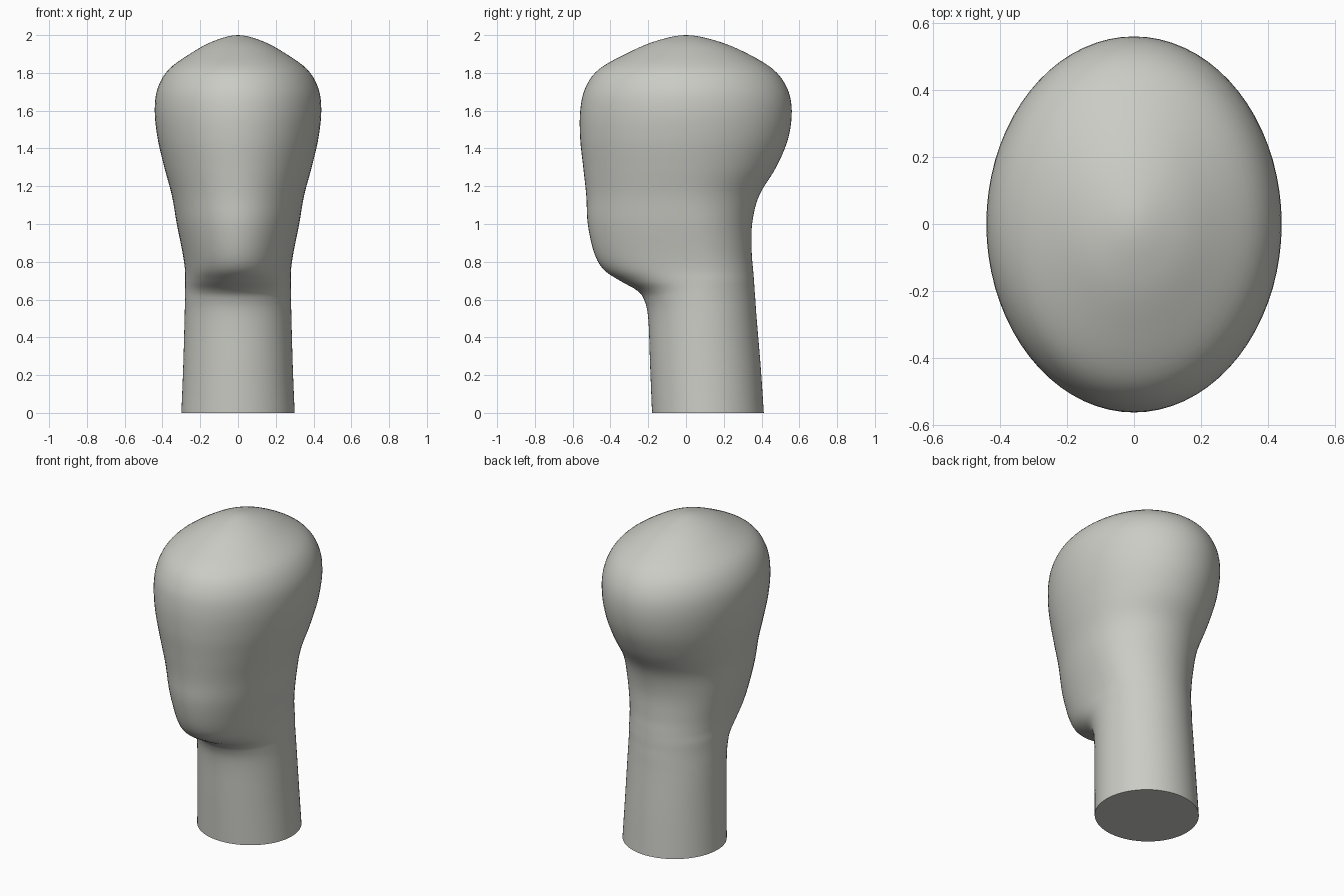
import bpy
import bmesh
import math
from mathutils import Vector

if "Cube" in bpy.data.objects:
    bpy.data.objects.remove(bpy.data.objects["Cube"], do_unlink=True)

SIDES = 72
STEPS = 5

# Cross-sections: height, half width, front y, back y, y of the widest point
sections = [Vector(row) for row in (
    (0.00, 0.300, -0.180, 0.412, 0.11),
    (0.25, 0.290, -0.190, 0.395, 0.10),
    (0.50, 0.283, -0.200, 0.374, 0.09),
    (0.60, 0.281, -0.222, 0.367, 0.08),
    (0.65, 0.280, -0.262, 0.363, 0.08),
    (0.70, 0.280, -0.350, 0.360, 0.08),
    (0.76, 0.281, -0.437, 0.355, 0.07),
    (0.85, 0.294, -0.487, 0.348, 0.05),
    (1.00, 0.324, -0.520, 0.350, 0.02),
    (1.15, 0.350, -0.528, 0.387, 0.00),
    (1.30, 0.390, -0.544, 0.477, 0.00),
    (1.45, 0.425, -0.560, 0.540, 0.00),
    (1.60, 0.441, -0.560, 0.560, 0.00),
    (1.72, 0.425, -0.533, 0.535, 0.00),
    (1.82, 0.365, -0.460, 0.460, 0.00),
    (1.91, 0.240, -0.300, 0.310, 0.00),
    (1.97, 0.125, -0.155, 0.160, 0.00),
    (2.00, 0.000, 0.000, 0.000, 0.00),
)]


def smooth_between(a, b, c, d, t):
    """Smooth curve from b to c, guided by neighbours a and d."""
    return 0.5 * (2 * b + (c - a) * t + (2 * a - 5 * b + 4 * c - d) * t ** 2
                  + (3 * b - a - 3 * c + d) * t ** 3)


def refine(rows):
    """Add rings between the sections; the crown mirrors over its tip."""
    start = 2 * rows[0] - rows[1]
    end = -rows[-2]
    end[0] = rows[-2][0]
    padded = [start] + rows + [end]
    return [smooth_between(*padded[i:i + 4], s / STEPS)
            for i in range(len(rows) - 1) for s in range(STEPS)]


def ring(bm, row):
    """An egg-shaped loop made of a front and a back half ellipse."""
    z, width, front, back, centre = row
    verts = []
    for k in range(SIDES):
        angle = math.tau * k / SIDES
        x, y = math.cos(angle), math.sin(angle)
        reach = back - centre if y > 0 else centre - front
        verts.append(bm.verts.new((width * x, centre + reach * y, z)))
    return verts


# Head and neck as one lofted skin
bm = bmesh.new()
rings = [ring(bm, row) for row in refine(sections)]
for low, high in zip(rings, rings[1:]):
    for k in range(SIDES):
        n = (k + 1) % SIDES
        bm.faces.new((low[k], low[n], high[n], high[k]))

# Crown tip and flat neck base
tip = bm.verts.new((0, 0, sections[-1][0]))
for k in range(SIDES):
    bm.faces.new((rings[-1][k], rings[-1][(k + 1) % SIDES], tip))
bm.faces.new(rings[0][::-1])
bmesh.ops.recalc_face_normals(bm, faces=bm.faces)

mesh = bpy.data.meshes.new("mannequin_head")
bm.to_mesh(mesh)
bm.free()
head = bpy.data.objects.new("mannequin_head", mesh)
bpy.context.collection.objects.link(head)

# Warm grey finish
grey = bpy.data.materials.new("warm_grey")
grey.use_nodes = True
colour = (0.6, 0.6, 0.56, 1)
grey.diffuse_color = colour
grey.node_tree.nodes["Principled BSDF"].inputs["Base Color"].default_value = colour
mesh.materials.append(grey)

# Smooth skin with a sharp rim at the base
bpy.ops.object.select_all(action="DESELECT")
head.select_set(True)
bpy.context.view_layer.objects.active = head
bpy.ops.object.shade_smooth_by_angle(angle=math.radians(50))
